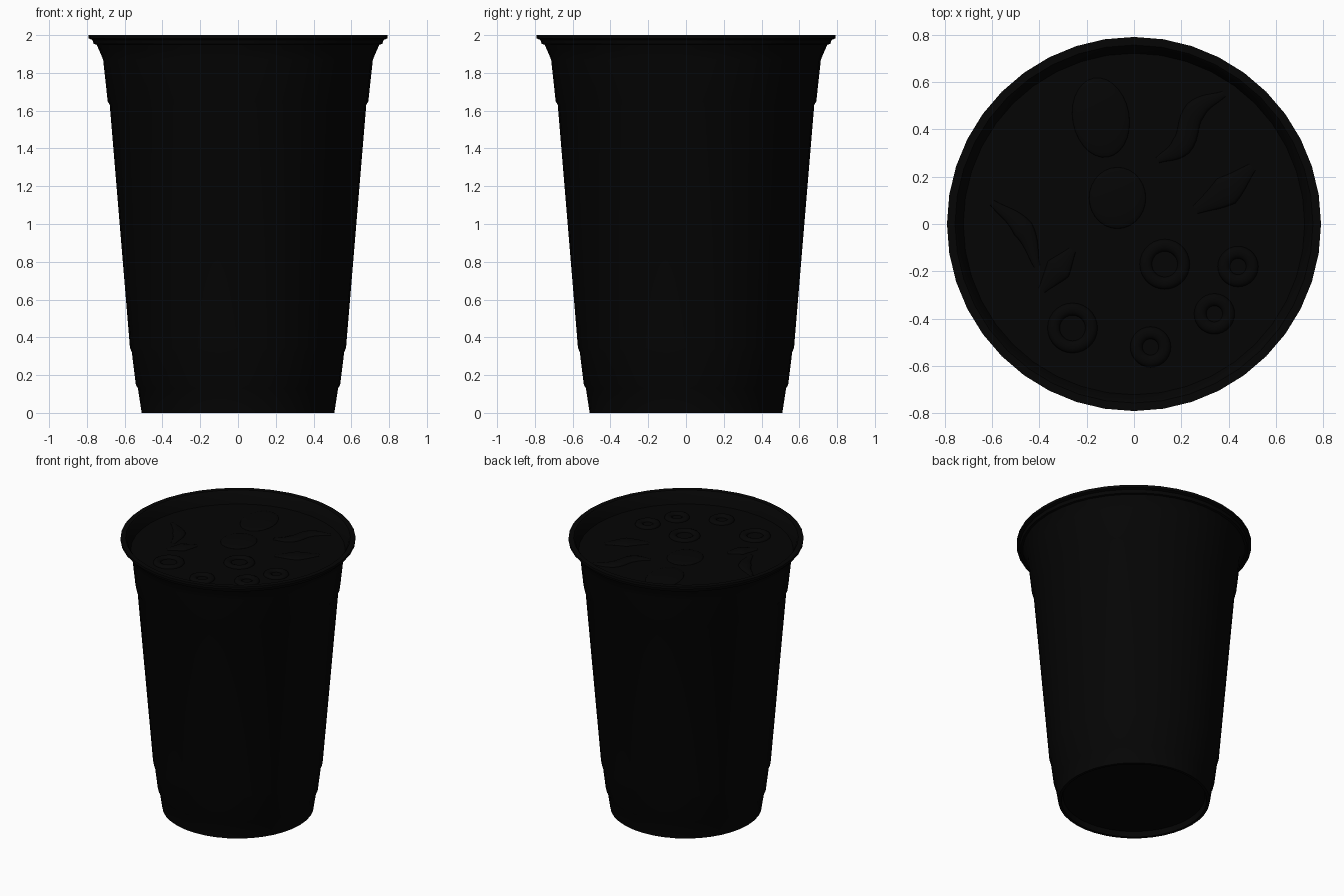
import bpy, bmesh, math

cube = bpy.data.objects.get("Cube")
if cube:
    bpy.data.objects.remove(cube, do_unlink=True)

black = bpy.data.materials.new("black_plastic")
black.use_nodes = True
colour = (0.0015, 0.0015, 0.0015, 1)
black.diffuse_color = colour
black.node_tree.nodes["Principled BSDF"].inputs["Base Color"].default_value = colour

SIDES = 40
LID_Z = 1.912


def finish(obj, angle=35):
    """Give the part its material and smooth shading with sharp edges."""
    obj.data.materials.append(black)
    bpy.ops.object.select_all(action='DESELECT')
    obj.select_set(True)
    bpy.context.view_layer.objects.active = obj
    bpy.ops.object.shade_smooth_by_angle(angle=math.radians(angle))


def lathe(name, profile):
    """Spin a radius/height profile; ends on the axis become closed fans."""
    bm = bmesh.new()
    verts = [bm.verts.new((r, 0, z)) for r, z in profile]
    edges = [bm.edges.new(pair) for pair in zip(verts, verts[1:])]
    bmesh.ops.spin(bm, geom=verts + edges, cent=(0, 0, 0), axis=(0, 0, 1),
                   angle=math.tau, steps=SIDES, use_duplicate=False)
    bmesh.ops.remove_doubles(bm, verts=bm.verts, dist=0.0005)
    bmesh.ops.recalc_face_normals(bm, faces=bm.faces)
    mesh = bpy.data.meshes.new(name)
    bm.to_mesh(mesh)
    bm.free()
    obj = bpy.data.objects.new(name, mesh)
    bpy.context.collection.objects.link(obj)
    finish(obj)


def raised_ring(name, x, y, radius):
    """Low embossed ring on the lid."""
    bpy.ops.mesh.primitive_torus_add(location=(x, y, LID_Z), major_radius=radius,
                                     minor_radius=0.026, major_segments=28,
                                     minor_segments=10)
    obj = bpy.context.object
    obj.name = name
    obj.scale.z = 0.7
    finish(obj, 80)


def raised_dome(name, x, y, size_x, size_y, turn):
    """Low embossed oval on the lid."""
    bpy.ops.mesh.primitive_uv_sphere_add(segments=28, ring_count=12, location=(x, y, LID_Z),
                                         rotation=(0, 0, math.radians(turn)))
    obj = bpy.context.object
    obj.name = name
    obj.scale = (size_x, size_y, 0.018)
    finish(obj, 80)


def raised_strip(name, points, width):
    """Low embossed curved shape, tapering at both ends."""
    curve = bpy.data.curves.new(name, 'CURVE')
    curve.dimensions = '3D'
    curve.bevel_depth = width
    curve.bevel_resolution = 3
    curve.resolution_u = 8
    spline = curve.splines.new('BEZIER')
    spline.bezier_points.add(len(points) - 1)
    for i, (point, (x, y)) in enumerate(zip(spline.bezier_points, points)):
        point.co = (x, y, 0)
        point.handle_left_type = point.handle_right_type = 'AUTO'
        point.radius = 0.3 if i in (0, len(points) - 1) else 1
    temp = bpy.data.objects.new(name + "_path", curve)
    bpy.context.collection.objects.link(temp)
    bpy.context.view_layer.update()
    mesh = bpy.data.meshes.new_from_object(
        temp.evaluated_get(bpy.context.evaluated_depsgraph_get()))
    bpy.data.objects.remove(temp, do_unlink=True)
    obj = bpy.data.objects.new(name, mesh)
    obj.location.z = LID_Z
    obj.scale.z = 0.018 / width
    bpy.context.collection.objects.link(obj)
    finish(obj, 80)


# Cup with stepped wall, flared lip, sunken lid and recessed base
lathe("cup", [
    (0, 0.035), (0.478, 0.035), (0.49, 0), (0.51, 0), (0.53, 0.13),
    (0.541, 0.15), (0.562, 0.32), (0.572, 0.345), (0.679, 1.63),
    (0.69, 1.65), (0.714, 1.87), (0.735, 1.92), (0.749, 1.95),
    (0.764, 1.953), (0.771, 1.975), (0.791, 1.982), (0.791, 2),
    (0.757, 2), (0.745, 1.985), (0.722, LID_Z), (0, LID_Z)])

# Embossed rings on the lid
for i, (x, y, radius) in enumerate([
        (0.13, -0.17, 0.08), (0.44, -0.18, 0.06), (0.34, -0.38, 0.06),
        (-0.26, -0.44, 0.08), (0.07, -0.52, 0.06)]):
    raised_ring(f"lid_ring_{i + 1}", x, y, radius)

# Embossed ovals on the lid
raised_dome("lid_oval_back", -0.14, 0.45, 0.12, 0.17, 10)
raised_dome("lid_oval_middle", -0.07, 0.11, 0.12, 0.13, 0)

# Embossed leaf and curl shapes on the lid
raised_strip("lid_curl", [(0.38, 0.55), (0.26, 0.48), (0.2, 0.33), (0.1, 0.27)], 0.045)
raised_strip("lid_leaf_right", [(0.5, 0.24), (0.39, 0.14), (0.26, 0.06)], 0.065)
raised_strip("lid_leaf_left", [(-0.6, 0.09), (-0.47, -0.02), (-0.41, -0.18)], 0.045)
raised_strip("lid_leaf_front", [(-0.26, -0.11), (-0.32, -0.19), (-0.39, -0.28)], 0.055)
